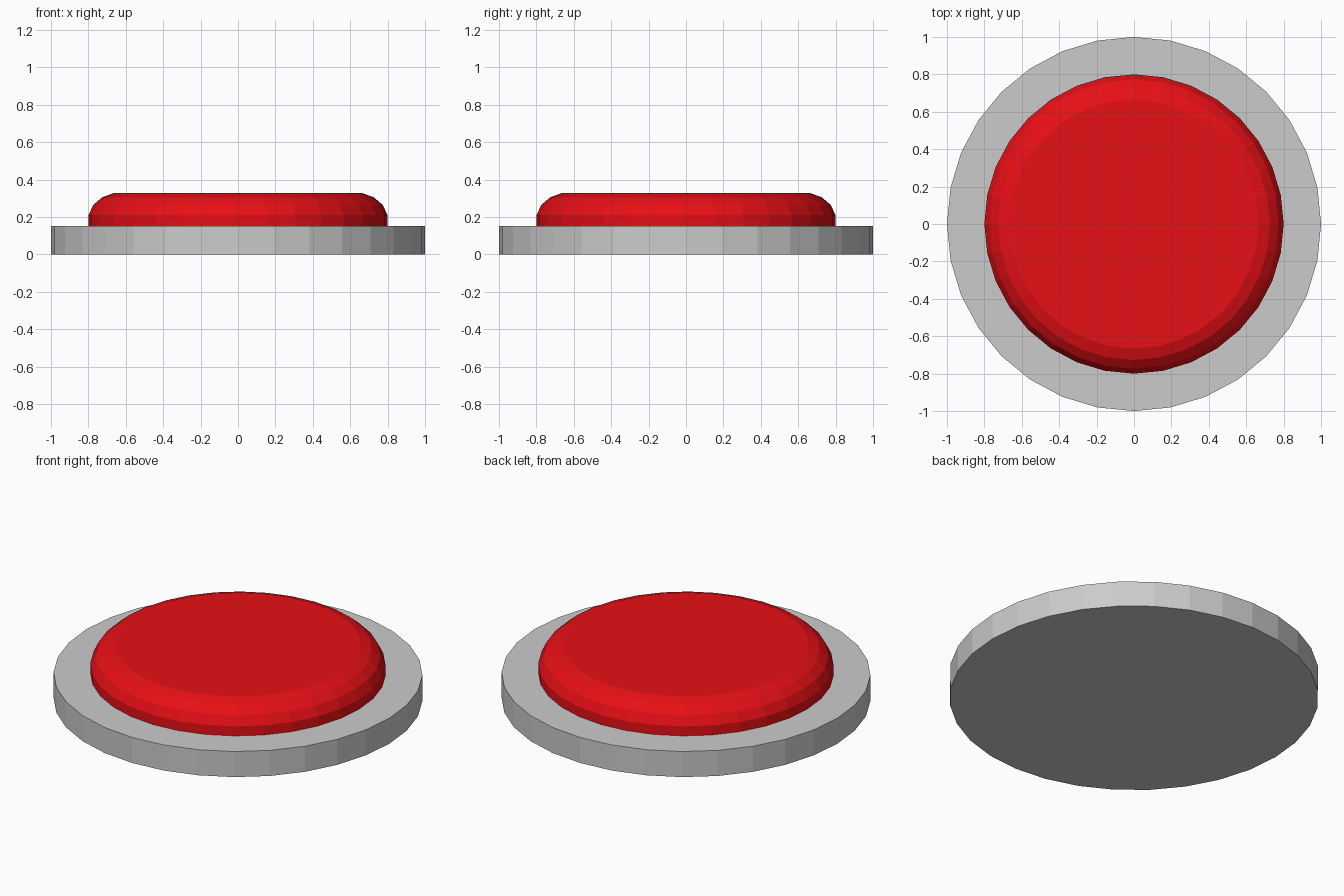
import bpy, bmesh
from math import sin, cos, pi

if "Cube" in bpy.data.objects:
    bpy.data.objects.remove(bpy.data.objects["Cube"])

SIDES = 32


def lathe(name, profile, color=None):
    """Flat-faced closed solid turned around z from (radius, z) points."""
    bm = bmesh.new()
    rings = [[bm.verts.new((r * sin(2 * pi * i / SIDES), r * cos(2 * pi * i / SIDES), z))
              for i in range(SIDES)] for r, z in profile]
    for a, b in zip(rings, rings[1:]):
        for i in range(SIDES):
            j = (i + 1) % SIDES
            bm.faces.new((a[i], a[j], b[j], b[i]))
    bm.faces.new(rings[0])
    bm.faces.new(rings[-1])
    bmesh.ops.recalc_face_normals(bm, faces=bm.faces)
    mesh = bpy.data.meshes.new(name)
    bm.to_mesh(mesh)
    bm.free()
    obj = bpy.data.objects.new(name, mesh)
    bpy.context.collection.objects.link(obj)
    if color:
        mat = bpy.data.materials.new(name + "_color")
        mat.diffuse_color = color
        mat.use_nodes = True
        mat.node_tree.nodes["Principled BSDF"].inputs["Base Color"].default_value = mat.diffuse_color
        mesh.materials.append(mat)
    return obj


# Grey base disc
lathe("base", [(1.0, 0.0), (1.0, 0.153)])

# Red push cap with rounded rim
lathe("push_cap",
      [(0.8, 0.153), (0.8, 0.21), (0.773, 0.265), (0.727, 0.305), (0.666, 0.327)],
      (0.8, 0.005, 0.008, 1))
